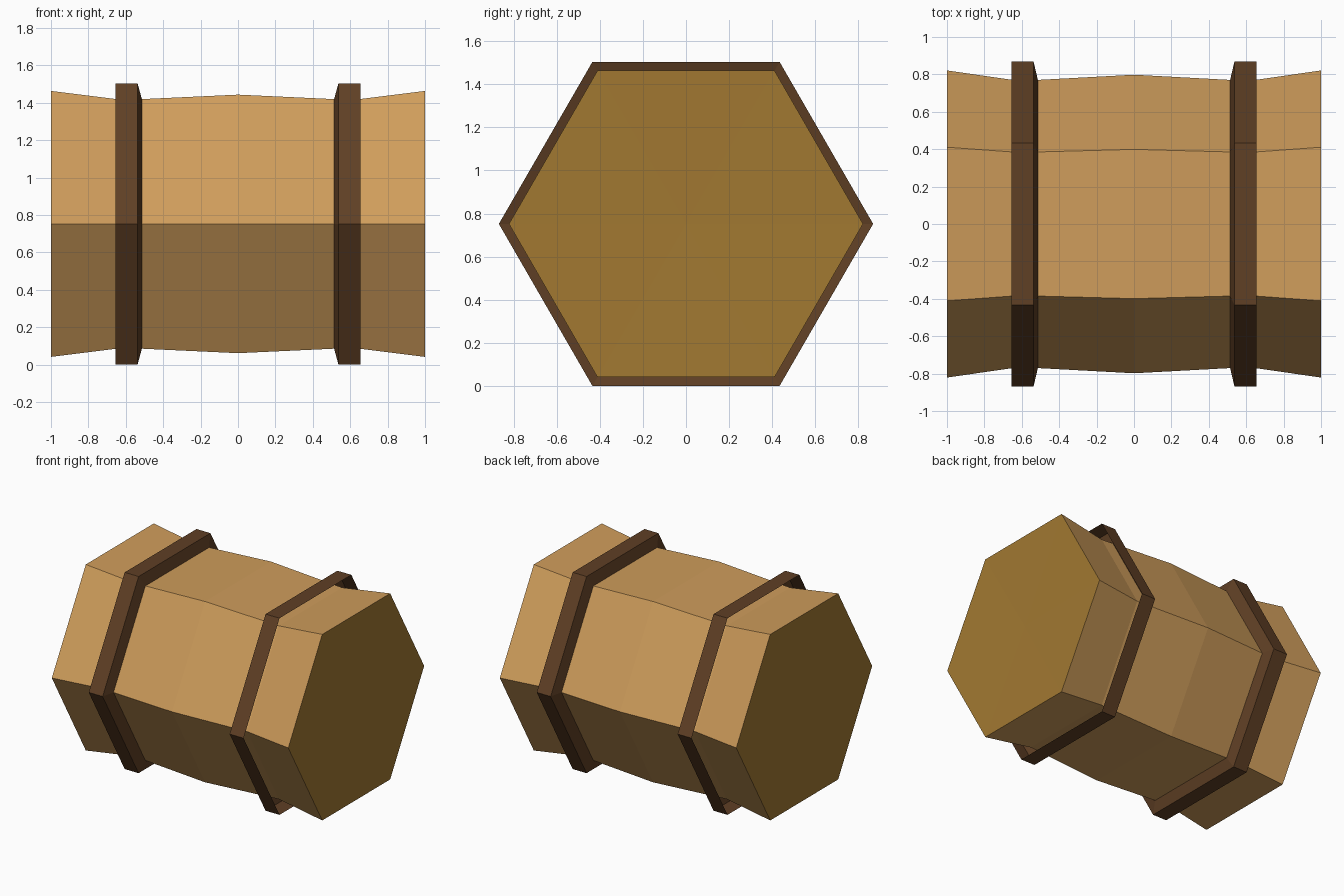
import bpy, bmesh, math

if "Cube" in bpy.data.objects:
    bpy.data.objects.remove(bpy.data.objects["Cube"])

CENTRE_Z = 0.752


def material(name, rgb):
    m = bpy.data.materials.new(name)
    m.diffuse_color = (*rgb, 1.0)
    m.use_nodes = True
    m.node_tree.nodes["Principled BSDF"].inputs["Base Color"].default_value = m.diffuse_color
    return m


wood = material("light_wood", (0.62, 0.335, 0.105))
end_wood = material("end_wood", (0.36, 0.19, 0.031))
band_brown = material("dark_band", (0.115, 0.05, 0.018))


def hex_loft(name, profile, mats, cap_dish=None):
    """Six-sided skin along x through (x, radius) stations; optional dished ends."""
    bm = bmesh.new()
    rings = [[bm.verts.new((x, r * math.cos(k * math.pi / 3),
                            CENTRE_Z + r * math.sin(k * math.pi / 3)))
              for k in range(6)] for x, r in profile]
    for a, b in zip(rings, rings[1:]):
        for k in range(6):
            n = (k + 1) % 6
            bm.faces.new((a[k], a[n], b[n], b[k]))
    if cap_dish is not None:
        for ring, (x, r) in ((rings[0], profile[0]), (rings[-1], profile[-1])):
            sign = 1 if x > 0 else -1
            hub = bm.verts.new((x - sign * cap_dish, 0, CENTRE_Z))
            for k in range(6):
                f = bm.faces.new((ring[k], ring[(k + 1) % 6], hub))
                f.material_index = 1
    bmesh.ops.recalc_face_normals(bm, faces=bm.faces)
    # open skins: make sure faces point away from the axis
    f = max(bm.faces, key=lambda q: abs(q.calc_center_median().z - CENTRE_Z))
    if f.normal.z * (f.calc_center_median().z - CENTRE_Z) < 0:
        bmesh.ops.reverse_faces(bm, faces=bm.faces)
    me = bpy.data.meshes.new(name)
    bm.to_mesh(me)
    bm.free()
    for m in mats:
        me.materials.append(m)
    ob = bpy.data.objects.new(name, me)
    bpy.context.collection.objects.link(ob)
    return ob


# Barrel body: flared ends, waists under the bands, slight belly
hex_loft("barrel_body",
         [(-1, 0.821), (-0.613, 0.765), (0, 0.798), (0.613, 0.765), (1, 0.821)],
         [wood, end_wood], cap_dish=0.012)

# Bands: thin hoops, open outwards, closing onto the body on the inner side
for side, s in (("left", -1), ("right", 1)):
    hex_loft(side + "_band",
             [(s * 0.655, 0.868), (s * 0.537, 0.868), (s * 0.513, 0.766)],
             [band_brown])
